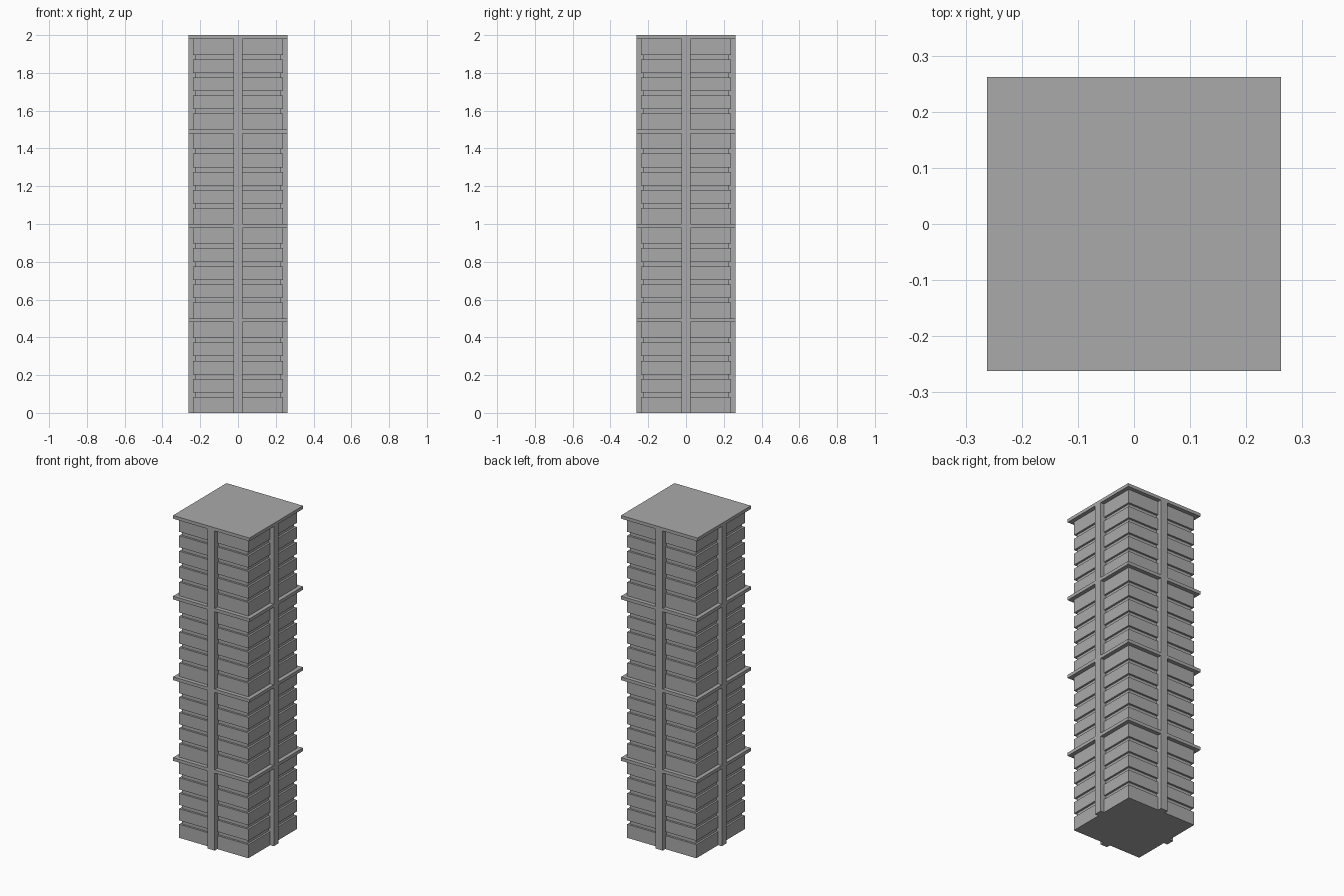
import bpy

# Sizes
SECTIONS = 4
SECTION_H = 0.5
SLAB_H = 0.02
FLOORS = 5
FLOOR_H = (SECTION_H - SLAB_H) / FLOORS
GAP = 0.024
CORE, BAND, SLAB = 0.225, 0.237, 0.262
PILLAR = 0.024

old = bpy.data.objects.get("Cube")
if old:
    bpy.data.objects.remove(old, do_unlink=True)

concrete = bpy.data.materials.new("concrete grey")
concrete.use_nodes = True
grey = (0.4, 0.4, 0.4, 1)
concrete.diffuse_color = grey
concrete.node_tree.nodes["Principled BSDF"].inputs["Base Color"].default_value = grey


def box(name, x, y, z):
    """Box spanning the given (low, high) ranges."""
    corners = [(a, b, c) for c in z for a, b in
               ((x[0], y[0]), (x[1], y[0]), (x[1], y[1]), (x[0], y[1]))]
    sides = [(i, (i + 1) % 4, (i + 1) % 4 + 4, i + 4) for i in range(4)]
    mesh = bpy.data.meshes.new(name)
    mesh.from_pydata(corners, [], [(3, 2, 1, 0), (4, 5, 6, 7)] + sides)
    mesh.materials.append(concrete)
    obj = bpy.data.objects.new(name, mesh)
    bpy.context.collection.objects.link(obj)
    return obj


def block(name, half, low, high):
    """Square block centred on the tower axis."""
    return box(name, (-half, half), (-half, half), (low, high))


for s in range(SECTIONS):
    base = s * SECTION_H
    top = base + SECTION_H - SLAB_H

    # Projecting floor bands with recessed joints between them
    for f in range(FLOORS):
        low = base + f * FLOOR_H + (GAP / 2 if f else 0)
        high = base + (f + 1) * FLOOR_H - (GAP / 2 if f < FLOORS - 1 else 0)
        block(f"floor_band_{s}_{f}", BAND, low, high)
        if f < FLOORS - 1:
            block(f"recessed_joint_{s}_{f}", CORE, high, high + GAP)

    # Pillar on the middle of each side
    for sign, side in ((-1, "front"), (1, "back")):
        span = sorted((sign * CORE, sign * SLAB))
        box(f"{side}_pillar_{s}", (-PILLAR, PILLAR), span, (base, top))
    for sign, side in ((-1, "right"), (1, "left")):
        span = sorted((sign * CORE, sign * SLAB))
        box(f"{side}_pillar_{s}", span, (-PILLAR, PILLAR), (base, top))

    # Slab closing the section
    block("roof_slab" if s == SECTIONS - 1 else f"ledge_slab_{s}",
          SLAB, top, top + SLAB_H)
